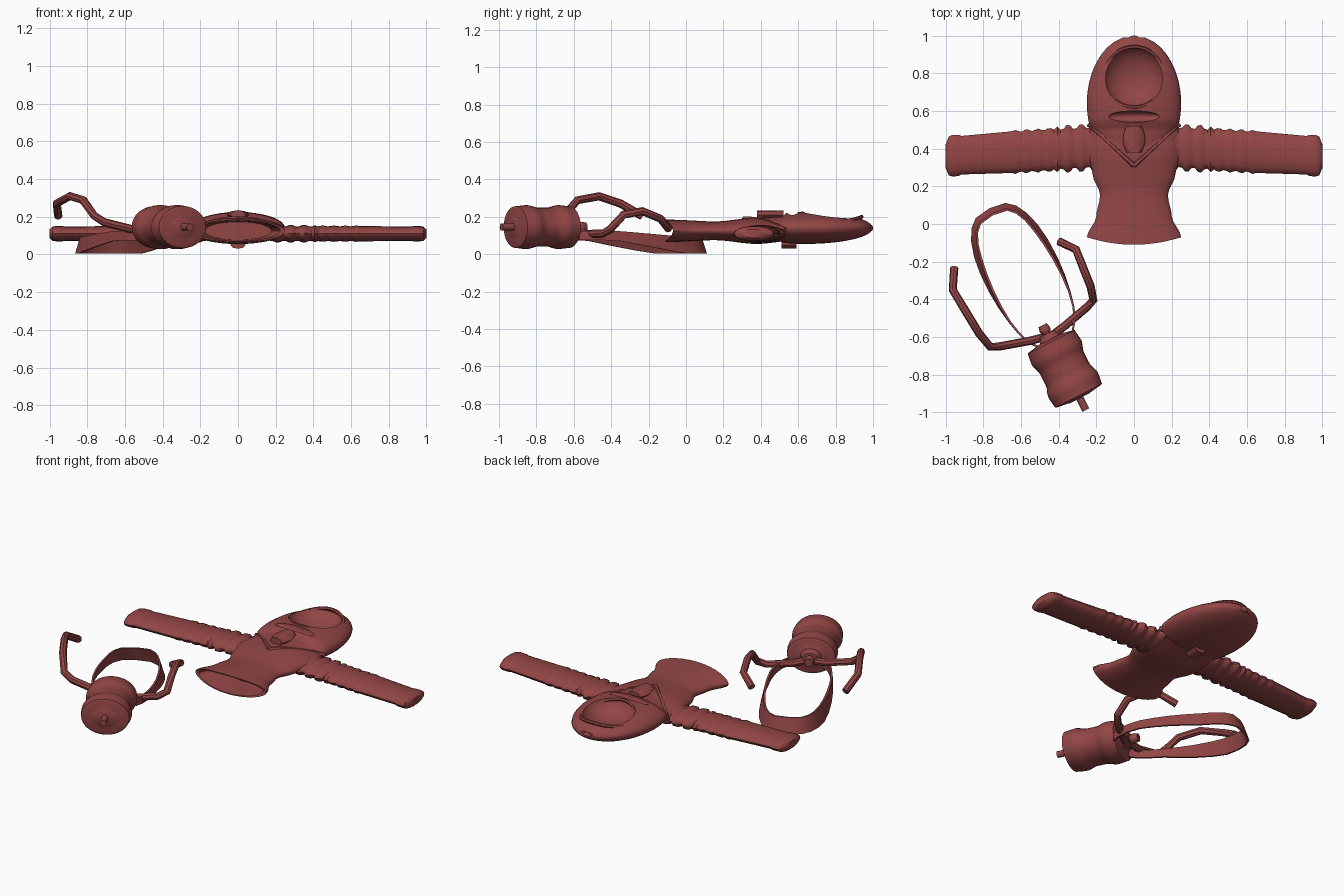
import bpy, bmesh, math
from mathutils import Vector

if "Cube" in bpy.data.objects:
    bpy.data.objects.remove(bpy.data.objects["Cube"])

RED = (0.29, 0.06, 0.06, 1)
mat = bpy.data.materials.new("dull_red")
mat.diffuse_color = RED
mat.use_nodes = True
mat.node_tree.nodes["Principled BSDF"].inputs["Base Color"].default_value = RED


def smooth(ob):
    bpy.ops.object.select_all(action="DESELECT")
    ob.select_set(True)
    bpy.context.view_layer.objects.active = ob
    bpy.ops.object.shade_smooth_by_angle(angle=math.radians(40))


def finish(name, bm):
    bmesh.ops.recalc_face_normals(bm, faces=bm.faces)
    mesh = bpy.data.meshes.new(name)
    bm.to_mesh(mesh)
    bm.free()
    mesh.materials.append(mat)
    ob = bpy.data.objects.new(name, mesh)
    bpy.context.collection.objects.link(ob)
    smooth(ob)
    return ob


def skin(name, loops):
    """Bridge loops of equal length and cap both ends."""
    bm = bmesh.new()
    rows = [[bm.verts.new(point) for point in loop] for loop in loops]
    count = len(rows[0])
    for near, far in zip(rows, rows[1:]):
        for i in range(count):
            j = (i + 1) % count
            bm.faces.new((near[i], near[j], far[j], far[i]))
    bm.faces.new(rows[0])
    bm.faces.new(rows[-1])
    return finish(name, bm)


def circle(count):
    for i in range(count):
        angle = math.tau * i / count
        yield math.cos(angle), math.sin(angle)


def ring(y, width, height, z, bow=0, sides=32):
    """Flat oval facing y, optionally bowed forward in the middle."""
    return [Vector((width * c, y - bow * s * s, z + height * s)) for c, s in circle(sides)]


def spread(count):
    return [i / (count - 1) for i in range(count)]


def sample(values, t):
    """Ease through evenly spaced values."""
    place = t * (len(values) - 1)
    i = min(int(place), len(values) - 2)
    blend = place - i
    blend = blend * blend * (3 - 2 * blend)
    return values[i] + (values[i + 1] - values[i]) * blend


def tube(name, points, radius, sides=8):
    points = [Vector(point) for point in points]
    last = len(points) - 1
    loops = []
    for i, point in enumerate(points):
        heading = points[min(i + 1, last)] - points[max(i - 1, 0)]
        side = heading.cross(Vector((0, 0, 1))).normalized()
        up = side.cross(heading).normalized()
        loops.append([point + radius * (side * c + up * s) for c, s in circle(sides)])
    return skin(name, loops)


def ellipsoid(name, location, size):
    bm = bmesh.new()
    bmesh.ops.create_uvsphere(bm, u_segments=32, v_segments=16, radius=1)
    bmesh.ops.scale(bm, vec=size, verts=bm.verts)
    bmesh.ops.translate(bm, vec=location, verts=bm.verts)
    return finish(name, bm)


def cut(target, cutter):
    modifier = target.modifiers.new("cut", "BOOLEAN")
    modifier.operation, modifier.object, modifier.solver = "DIFFERENCE", cutter, "EXACT"
    bpy.context.view_layer.objects.active = target
    bpy.ops.object.modifier_apply(modifier=modifier.name)
    bpy.data.objects.remove(cutter)
    smooth(target)


# Coat torso: flared hem, narrow waist, broad chest, hollow at the hem
def torso_ring(t, scale=1):
    width = sample([0.25, 0.2, 0.18, 0.22, 0.25, 0.24, 0.18], t)
    height = sample([0.06, 0.05, 0.07, 0.05], t)
    return ring(0.67 * t - 0.07, width * scale, height * scale, 0.125, 0.04 * max(0, 1 - 5 * t))


torso = [torso_ring(t, 0.9) for t in (0.2, 0.1, 0)] + [torso_ring(t) for t in spread(25)]
skin("coat_torso", torso)


# Hood: pointed front hem widening to the cheeks, then an oval crown
def hood_ring(t):
    y = 0.3 + 0.69 * t
    if y < 0.52:
        open_up = (y - 0.29) / 0.23
        return ring(y, 0.24 * open_up, 0.07 * open_up, 0.19 - 0.06 * open_up)
    oval = math.sqrt(1 - ((y - 0.64) / 0.36) ** 2)
    return ring(y, 0.25 * oval, 0.085 * oval, 0.14)


hood = skin("hood", [hood_ring(t) for t in spread(30)])
cut(hood, ellipsoid("face_cutter", (0, 0.78, 0.23), (0.16, 0.16, 0.1)))
cut(hood, ellipsoid("mouth_cutter", (0, 0.57, 0.22), (0.14, 0.03, 0.04)))

# Raised rim around the face, following the curve of the hood
rim = [(0.16 * c, 0.78 + 0.16 * s, 0.22 - 0.04 * c * c - 0.02 * max(s, 0)) for c, s in circle(40)]
tube("face_rim", rim + rim[:1], 0.01, 6)

# Chin toggle, crown button and back tab
toggle = [ring(0.38 + 0.14 * t, 0.04 + 0.02 * math.sin(math.pi * t), 0.025, 0.21, 0, 8)
          for t in spread(5)]
skin("chin_toggle", toggle)
ellipsoid("crown_button", (0, 0.98, 0.14), (0.03, 0.02, 0.02))
skin("back_tab", [ring(y, 0.04, 0.02, 0.05, 0, 8) for y in (0.51, 0.59)])


# Sleeves: shoulder puffs, elbow folds, plain forearm and rounded cuff
def sleeve_width(x):
    if x < 0.42:
        return 0.115 + 0.014 * math.cos(math.tau * x / 0.07)
    if x < 0.66:
        return 0.105 + 0.012 * math.sin(math.tau * x / 0.12) ** 2
    if x < 0.92:
        return 0.11 - 0.03 * (x - 0.66)
    return 0.11 * math.sqrt(1 - ((x - 0.95) / 0.055) ** 4)


def sleeve_ring(t, side):
    x = 0.17 + 0.83 * t
    width = sleeve_width(x)
    center = Vector((side * x, 0.41 - 0.05 * t, 0.11))
    return [center + width * Vector((0, c, 0.37 * s)) for c, s in circle(16)]


for side, label in ((1, "left"), (-1, "right")):
    skin(label + "_sleeve", [sleeve_ring(t, side) for t in spread(50)])
    # Hem band from the chin point out to the shoulder
    hem = [(side * 0.24 * t, 0.31 + 0.22 * t, 0.19 - 0.06 * t * t) for t in spread(6)]
    tube(label + "_hood_hem", hem, 0.014, 6)


# Everything on the canister is built straight, then turned into place
def turn(ob):
    ob.location = (-0.435, -0.635, 0)
    ob.rotation_euler.z = math.radians(27)


def barrel(name, start, end, radius, flat=0.8, sides=32):
    """Lathe-like body running along y; radius is a list of eased values."""
    loops = []
    for t in spread(4 * len(radius)):
        width = sample(radius, t)
        loops.append(ring(start + (end - start) * t, width, flat * width, 0.145, 0, sides))
    turn(skin(name, loops))


# Canister with pinched middle, domed ends, neck, knob and spout
barrel("canister", 0.01, -0.31, [0.14, 0.147, 0.13, 0.13, 0.147, 0.14])
barrel("canister_front", -0.31, -0.325, [0.14, 0.06])
barrel("canister_back", 0.025, 0.01, [0.08, 0.14])
barrel("canister_neck", 0.06, 0, [0.045, 0.07], 0.8, 16)
barrel("rear_knob", 0.11, 0.05, [0.025, 0.03, 0.02], 1, 10)
barrel("spout", -0.3, -0.395, [0.02, 0.02], 1, 10)

# Bent handles: one mirrored path, rolled and skewed to one side
bend = [(0.1, 0.06, 0.12), (0.25, 0.1, 0.14), (0.3, 0.12, 0.17), (0.32, 0.2, 0.25),
        (0.33, 0.32, 0.27), (0.34, 0.44, 0.23), (0.28, 0.53, 0.17)]
for side, label in ((1, "inner"), (-1, "outer")):
    path = [(side * x, y * (1 - 0.12 * side), z - 0.12 * side * x)
            for x, y, z in [(0, 0.04, 0.13)] + bend]
    turn(tube(label + "_handle", path, 0.022))


# Carrying strap: a flat looped band, wider and leaning outwards at the far end
def strap_section(t):
    angle = math.radians(160) * (1 - 2 * t)
    c, s = math.cos(angle), math.sin(angle)
    bulge = math.copysign(abs(s) ** 0.6, s)
    far = max(0, min(1, 0.5 + c))
    center = Vector((0.03 + 0.19 * bulge, 0.38 + 0.39 * c, 0.1 - 0.05 * far))
    out = Vector((s, c, 0)).normalized()
    lean = 0.015 * far * out - Vector((0, 0, 0.025 + 0.02 * far))
    thick = 0.006 * out
    return [center + lean + thick, center + lean - thick,
            center - lean - thick, center - lean + thick]


turn(skin("carrying_strap", [strap_section(t) for t in spread(23)]))
